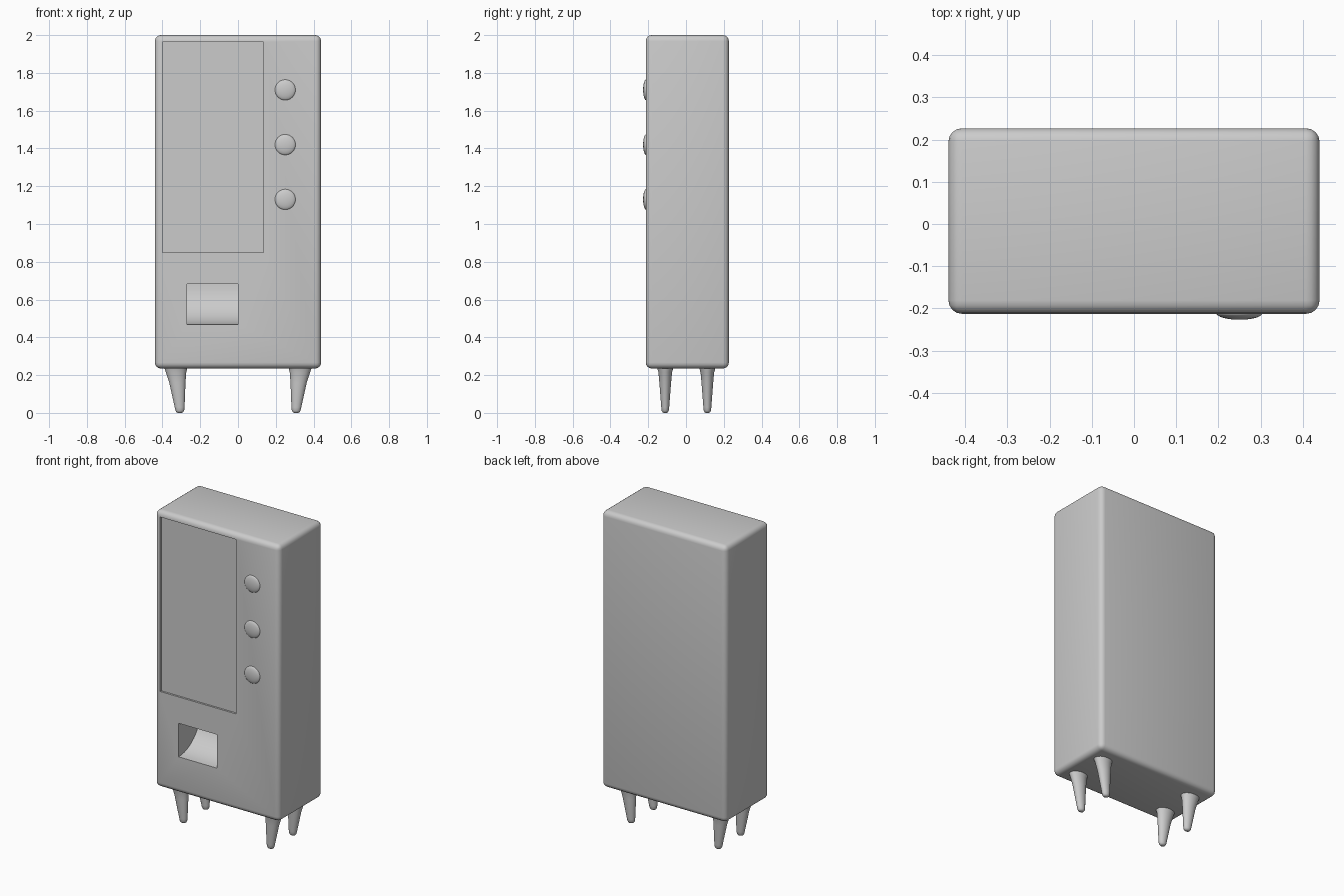
import bpy, bmesh
from math import sin, cos, pi

if "Cube" in bpy.data.objects:
    bpy.data.objects.remove(bpy.data.objects["Cube"])


def mesh_object(name, bm, angle=None):
    bmesh.ops.recalc_face_normals(bm, faces=bm.faces[:])
    me = bpy.data.meshes.new(name)
    bm.to_mesh(me)
    bm.free()
    ob = bpy.data.objects.new(name, me)
    bpy.context.collection.objects.link(ob)
    if angle is not None:
        smooth(ob, angle)
    return ob


def smooth(ob, angle):
    bpy.ops.object.select_all(action='DESELECT')
    ob.select_set(True)
    bpy.context.view_layer.objects.active = ob
    bpy.ops.object.shade_smooth_by_angle(angle=angle)


def prism(bm, profile, x0, x1):
    """Extrude a (y, z) profile from x0 to x1."""
    a = [bm.verts.new((x0, y, z)) for y, z in profile]
    b = [bm.verts.new((x1, y, z)) for y, z in profile]
    n = len(profile)
    bm.faces.new(a)
    bm.faces.new(b[::-1])
    for i in range(n):
        j = (i + 1) % n
        bm.faces.new((a[i], b[i], b[j], a[j]))


def box_profile(y0, y1, z0, z1):
    return [(y0, z0), (y1, z0), (y1, z1), (y0, z1)]


FRONT, BACK = -0.213, 0.227

# Cabinet with rounded edges
bm = bmesh.new()
prism(bm, box_profile(FRONT, BACK, 0.235, 2.0), -0.44, 0.44)
bmesh.ops.recalc_face_normals(bm, faces=bm.faces[:])
bmesh.ops.bevel(bm, geom=bm.edges[:], offset=0.032, segments=4,
                profile=0.5, affect='EDGES')
cabinet = mesh_object("cabinet", bm)

# Cutters: shallow display window, and tray with a curved chute floor
bm = bmesh.new()
prism(bm, box_profile(-0.3, FRONT + 0.012, 0.85, 1.963), -0.40, 0.135)
window_cutter = mesh_object("window_cutter", bm)

bm = bmesh.new()
top, height, depth = 0.682, 0.214, 0.22
arc = [(FRONT + depth * sin(t), top - height * cos(t))
       for t in (i * pi / 24 for i in range(13))]
prism(bm, [(-0.3, top), (-0.3, top - height)] + arc, -0.27, 0.0)
tray_cutter = mesh_object("tray_cutter", bm)

bpy.context.view_layer.objects.active = cabinet
for cutter in (window_cutter, tray_cutter):
    cutter.hide_render = True
    mod = cabinet.modifiers.new("cut", 'BOOLEAN')
    mod.operation = 'DIFFERENCE'
    mod.solver = 'EXACT'
    mod.object = cutter
    bpy.ops.object.modifier_apply(modifier=mod.name)
    bpy.data.objects.remove(cutter)
smooth(cabinet, 0.6)

# Domed selection buttons
for i, z in enumerate((1.71, 1.42, 1.13)):
    bm = bmesh.new()
    bmesh.ops.create_uvsphere(bm, u_segments=32, v_segments=16, radius=1)
    for v in bm.verts:
        x, y, h = v.co
        v.co = (0.25 + 0.055 * x, -0.211 - 0.016 * h, z + 0.055 * y)
    mesh_object(f"button_{i + 1}", bm, pi)

# Tapered legs, slanting inwards: (z, centre x, radius x, radius y)
RINGS = [(0.25, 0.329, 0.064, 0.046), (0.235, 0.329, 0.060, 0.042),
         (0.215, 0.328, 0.054, 0.036), (0.16, 0.321, 0.043, 0.031),
         (0.03, 0.309, 0.026, 0.021), (0.012, 0.308, 0.023, 0.019),
         (0.003, 0.308, 0.017, 0.014), (0.0, 0.308, 0.010, 0.008)]
SIDES = 24
for side, sx in (("left", -1), ("right", 1)):
    for end, y0 in (("front", -0.11), ("back", 0.113)):
        bm = bmesh.new()
        loops = [[bm.verts.new((sx * (cx + rx * cos(2 * pi * k / SIDES)),
                                y0 + ry * sin(2 * pi * k / SIDES), z))
                  for k in range(SIDES)] for z, cx, rx, ry in RINGS]
        for a, b in zip(loops, loops[1:]):
            for k in range(SIDES):
                j = (k + 1) % SIDES
                bm.faces.new((a[k], a[j], b[j], b[k]))
        bm.faces.new(loops[0])
        bm.faces.new(loops[-1])
        mesh_object(f"{end}_{side}_leg", bm, 0.9)
